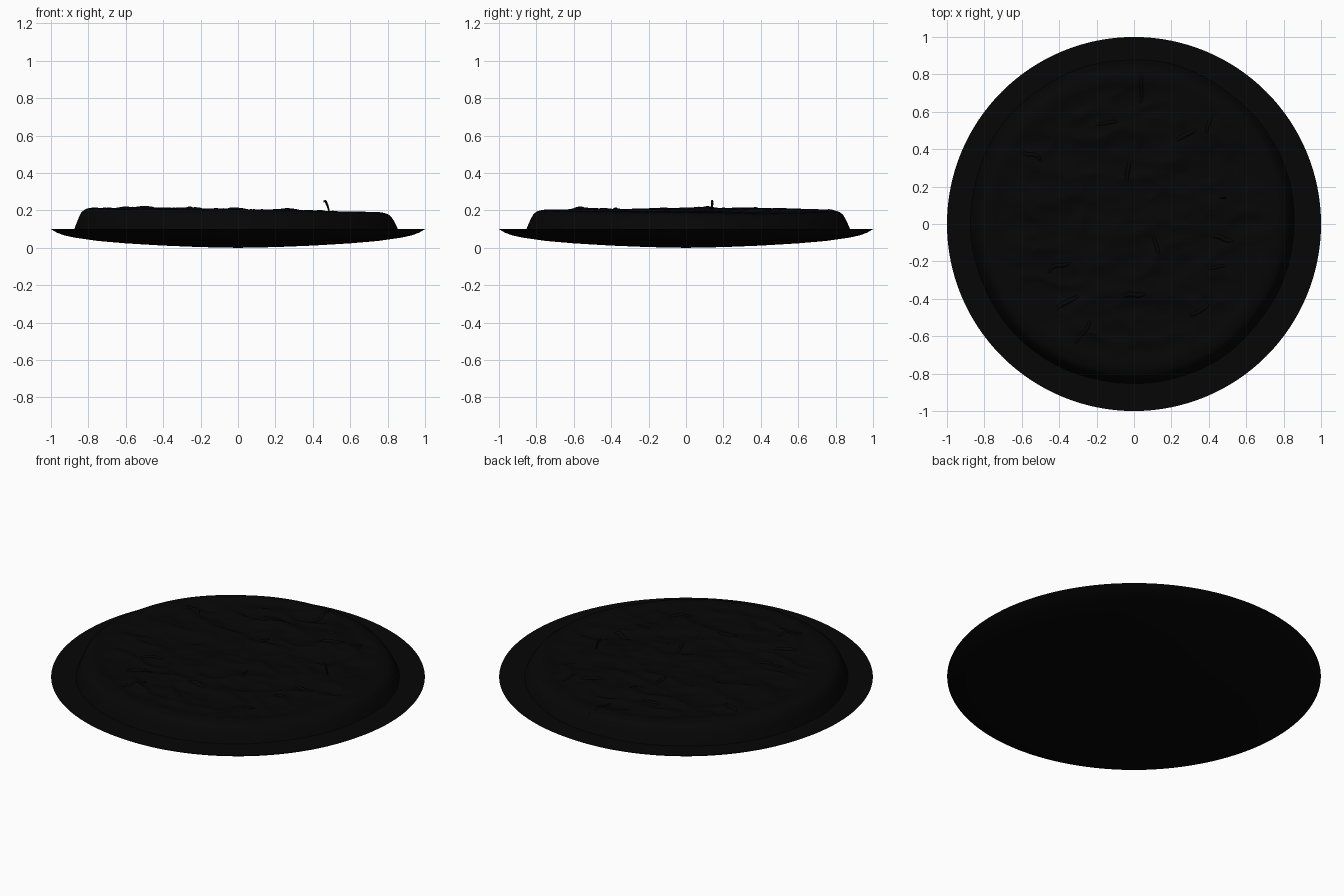
import bpy, bmesh, math, random
from mathutils import Vector, noise

random.seed(4)
cube = bpy.data.objects.get("Cube")
if cube:
    bpy.data.objects.remove(cube)


def material(name, value):
    mat = bpy.data.materials.new(name)
    mat.use_nodes = True
    colour = (value, value, value, 1)
    mat.diffuse_color = colour
    mat.node_tree.nodes["Principled BSDF"].inputs["Base Color"].default_value = colour
    return mat


black = material("near black", 0.0018)


def finish(obj, angle=40):
    obj.data.materials.clear()
    obj.data.materials.append(black)
    bpy.ops.object.select_all(action="DESELECT")
    obj.select_set(True)
    bpy.context.view_layer.objects.active = obj
    bpy.ops.object.shade_smooth_by_angle(angle=math.radians(angle))


def lathe(name, profile, steps, shape=lambda r, z, a: (r, z)):
    """Revolve (radius, height) points; the first and last sit on the axis."""
    bm = bmesh.new()
    rings = []
    for r, z in profile:
        ring = []
        for i in range(1 if r == 0 else steps):
            a = 2 * math.pi * i / steps
            rr, zz = shape(r, z, a)
            ring.append(bm.verts.new((rr * math.cos(a), rr * math.sin(a), zz)))
        rings.append(ring)
    for low, high in zip(rings, rings[1:]):
        for i in range(steps):
            j = (i + 1) % steps
            if len(low) == 1:
                bm.faces.new((low[0], high[j], high[i]))
            elif len(high) == 1:
                bm.faces.new((low[i], low[j], high[0]))
            else:
                bm.faces.new((low[i], low[j], high[j], high[i]))
    bmesh.ops.recalc_face_normals(bm, faces=bm.faces)
    mesh = bpy.data.meshes.new(name)
    bm.to_mesh(mesh)
    bm.free()
    obj = bpy.data.objects.new(name, mesh)
    bpy.context.collection.objects.link(obj)
    finish(obj)
    return obj


# Shallow plate with a flat top and a curved underside
lathe("plate", [(0, 0), (0.2, 0.004), (0.4, 0.012), (0.6, 0.024), (0.75, 0.037),
                (0.87, 0.054), (0.93, 0.067), (0.97, 0.082), (1, 0.1), (0, 0.1)], 128)

# Uneven baked disc: sagging crust, lumpy middle and a few raised mounds
centre = Vector((-0.01, 0.012, 0))
mounds = [(0.32, 0.42, 0.022), (0.48, 0.14, 0.012), (-0.3, -0.58, 0.016),
          (-0.55, 0.1, 0.006), (0.1, 0.5, 0.008)]


def surface(r, a):
    x, y = r * math.cos(a), r * math.sin(a)
    base = 0.194 - 0.016 * x - 0.002 * y
    base -= 0.034 * max(0, x * y) * r                      # sag on one diagonal
    lumps = noise.noise(Vector((x * 4, y * 8, 1.7))) * 0.016
    ridge = 1 - abs(noise.noise(Vector((x * 4, y * 7, 5.2)))) * 3
    lumps += max(0, ridge) * 0.013 - 0.004
    lumps += noise.noise(Vector((x * 12, y * 18, 9))) * 0.006
    lumps += sum(h * math.exp(-((x - u) ** 2 + (y - v) ** 2) / 0.012) for u, v, h in mounds)
    fade = max(0, min(1, (0.77 - r) / 0.12))
    rim = 0.009 * math.exp(-((r - 0.76) / 0.04) ** 2)
    return base + rim + lumps * fade


def bake(r, z, a):
    wobble = 0.012 * noise.noise(Vector((math.cos(a) * 2, math.sin(a) * 2, 3)))
    rr = r * (1 + wobble)
    if z is None:
        return rr, surface(r, a)
    return rr, 0.1 + z * (surface(0.8, a) - 0.1)


side = [(0, 0), (0.865, 0), (0.855, 0.25), (0.842, 0.55), (0.828, 0.8), (0.812, 0.94)]
top = [(0.795 * (1 - i / 60), None) for i in range(60)] + [(0, None)]
lathe("baked_base", side + top, 180, bake).location = centre


# Thin folds of topping, mostly sunk in the surface
def fold(name, points, width):
    curve = bpy.data.curves.new(name, "CURVE")
    curve.dimensions = "3D"
    curve.bevel_depth = width
    curve.bevel_resolution = 2
    curve.resolution_u = 5
    curve.use_fill_caps = True
    spline = curve.splines.new("BEZIER")
    spline.bezier_points.add(len(points) - 1)
    for i, (bp, co) in enumerate(zip(spline.bezier_points, points)):
        bp.co = co
        bp.handle_left_type = bp.handle_right_type = "AUTO"
        bp.radius = 0.5 if i in (0, len(points) - 1) else 1
    obj = bpy.data.objects.new(name, curve)
    bpy.context.collection.objects.link(obj)
    bpy.ops.object.select_all(action="DESELECT")
    obj.select_set(True)
    bpy.context.view_layer.objects.active = obj
    bpy.ops.object.convert(target="MESH")
    finish(bpy.context.object, 60)


def on_top(x, y, lift=0.0):
    p = Vector((x, y, 0)) - centre
    return Vector((x, y, surface(p.length, math.atan2(p.y, p.x)) + lift))


# Centre, heading in degrees, length
folds = [(0.03, 0.73, 85, 0.2), (-0.02, 0.28, 85, 0.16), (0.11, -0.12, 110, 0.2),
         (-0.14, 0.53, 10, 0.18), (0.28, 0.47, 25, 0.2), (0.4, 0.52, 70, 0.12),
         (-0.55, 0.37, 140, 0.15), (0.48, -0.07, 170, 0.18), (0.44, -0.23, 5, 0.14),
         (-0.4, -0.22, 35, 0.16), (-0.36, -0.42, 30, 0.18), (-0.28, -0.58, 55, 0.18),
         (0, -0.38, 10, 0.18), (0.35, -0.45, 25, 0.16)]
for k, (x, y, heading, length) in enumerate(folds):
    d = Vector((math.cos(math.radians(heading)), math.sin(math.radians(heading))))
    points = []
    for t in (-0.5, -0.17, 0.17, 0.5):
        bend = random.uniform(-0.018, 0.018)
        lift = -0.003 if abs(t) < 0.4 else -0.01
        points.append(on_top(x + d.x * length * t - d.y * bend,
                             y + d.y * length * t + d.x * bend, lift))
    fold(f"topping_fold_{k + 1}", points, random.uniform(0.009, 0.013))

# Small curl standing up from the topping
foot = on_top(0.49, 0.14, -0.005)
fold("topping_curl", [foot, Vector((0.475, 0.14, 0.234)), Vector((0.465, 0.14, 0.25)),
                      Vector((0.458, 0.145, 0.243))], 0.006)
